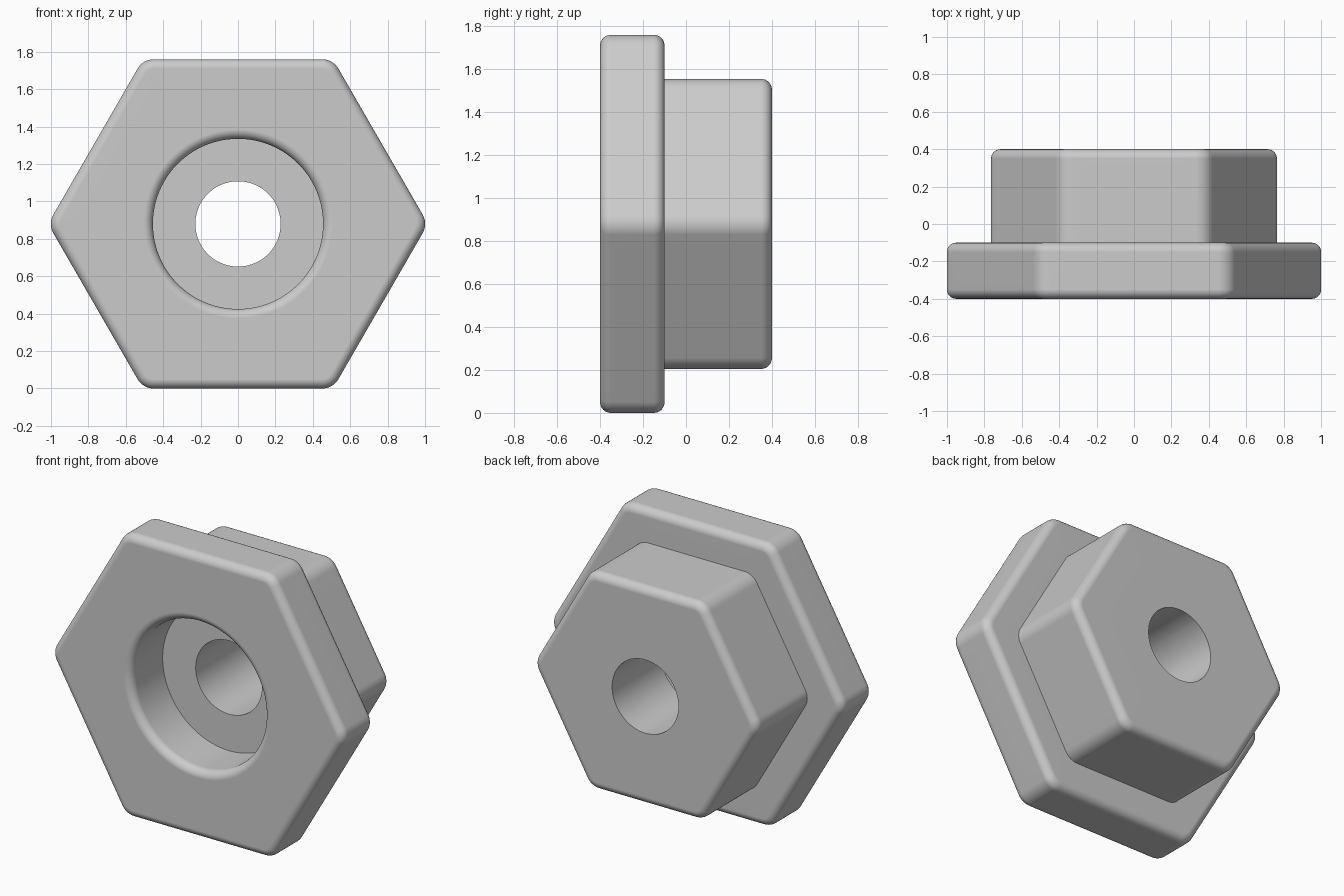
import bpy
import bmesh
from math import cos, sin, tan, atan2, pi

cube = bpy.data.objects.get("Cube")
if cube:
    bpy.data.objects.remove(cube)

CENTRE_Z = 0.88
CORNER_R = 0.1        # rounding of the six corners
FILLET = 0.05         # rounding of the rims
ARC, SIDE, STEPS = 8, 14, 8


def hex_ring(apothem, inset=0.0):
    """Rounded hexagon, points on +x and -x, shrunk by inset."""
    reach = (apothem - CORNER_R) / cos(pi / 6)
    r = CORNER_R - inset
    flat = apothem - inset
    half = reach / 2
    pts = []
    for k in range(6):
        a = k * pi / 3
        for i in range(ARC + 1):
            t = a - pi / 6 + i / ARC * pi / 3
            pts.append((reach * cos(a) + r * cos(t), reach * sin(a) + r * sin(t)))
        m = a + pi / 6
        limit = atan2(half, flat)
        for i in range(1, SIDE):
            s = flat * tan(limit * (2 * i / SIDE - 1))
            pts.append((flat * cos(m) - s * sin(m), flat * sin(m) + s * cos(m)))
    return pts


def circle_ring(radius):
    """Circle whose points line up with those of the hexagon."""
    angles = [atan2(y, x) for x, y in hex_ring(CENTRE_Z)]
    return [(radius * cos(a), radius * sin(a)) for a in angles]


def fillet(outer):
    """Quarter round as (inset, depth) pairs, from the face to the side."""
    turns = [i / STEPS * pi / 2 for i in range(STEPS + 1)]
    steps = [(FILLET * (1 - sin(t)), FILLET * (1 - cos(t))) for t in turns]
    return steps if outer else steps[::-1]


def loft(name, rings, material):
    """Join the rings into one closed skin, last ring back to the first."""
    bm = bmesh.new()
    loops = [[bm.verts.new((x, y, z + CENTRE_Z)) for x, z in pts] for pts, y in rings]
    n = len(loops[0])
    for a, b in zip(loops, loops[1:] + loops[:1]):
        for i in range(n):
            j = (i + 1) % n
            bm.faces.new((a[i], a[j], b[j], b[i]))
    bmesh.ops.recalc_face_normals(bm, faces=bm.faces)
    mesh = bpy.data.meshes.new(name)
    bm.to_mesh(mesh)
    bm.free()
    mesh.materials.append(material)
    obj = bpy.data.objects.new(name, mesh)
    bpy.context.collection.objects.link(obj)
    bpy.ops.object.select_all(action="DESELECT")
    obj.select_set(True)
    bpy.context.view_layer.objects.active = obj
    bpy.ops.object.shade_smooth_by_angle(angle=pi / 6)
    weighted = obj.modifiers.new("even_shading", "WEIGHTED_NORMAL")
    weighted.keep_sharp = True
    return obj


grey = bpy.data.materials.new("plain_grey")
grey.use_nodes = True
colour = (0.6, 0.6, 0.6, 1)
grey.diffuse_color = colour
grey.node_tree.nodes["Principled BSDF"].inputs["Base Color"].default_value = colour

FRONT, STEP, BACK, FLOOR = -0.4, -0.1, 0.4, -0.09
FLANGE, BODY, BORE, HOLE = 0.88, 0.675, 0.455, 0.228

rings = []
# Counterbore with its rounded lip
rings.append((circle_ring(BORE), FLOOR))
rings += [(circle_ring(BORE + FILLET - i), FRONT + d) for i, d in
          [(FILLET - g, e) for g, e in fillet(False)]]
# Wide flange, rounded at both rims
rings += [(hex_ring(FLANGE, i), FRONT + d) for i, d in fillet(True)]
rings += [(hex_ring(FLANGE, i), STEP - d) for i, d in fillet(False)]
# Narrower body, rounded at the back rim
rings.append((hex_ring(BODY), STEP))
rings += [(hex_ring(BODY, i), BACK - d) for i, d in fillet(False)]
# Through hole
rings.append((circle_ring(HOLE), BACK))
rings.append((circle_ring(HOLE), FLOOR))

loft("flanged_hex_bushing", rings, grey)
